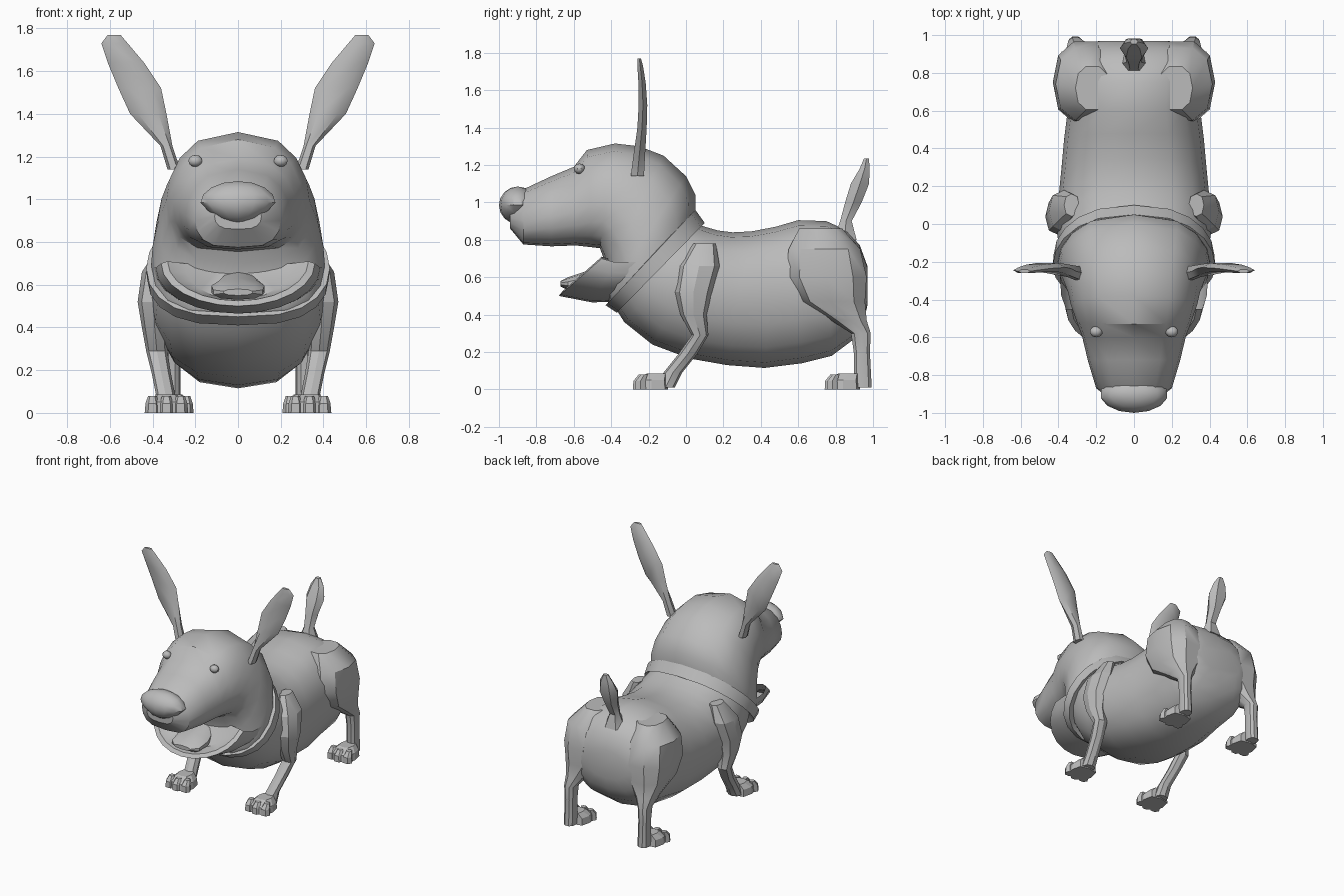
import bpy, bmesh, math
from mathutils import Vector

cube = bpy.data.objects.get("Cube")
if cube:
    bpy.data.objects.remove(cube)

grey = bpy.data.materials.new("plain_grey")
grey.use_nodes = True
GREY = (0.5, 0.5, 0.5, 1)
grey.diffuse_color = GREY
grey.node_tree.nodes["Principled BSDF"].inputs["Base Color"].default_value = GREY


def skin(name, rings, closed=True, caps=True, angle=35):
    """Bridge rows of points into one surface."""
    bm = bmesh.new()
    rows = [[bm.verts.new(p) for p in ring] for ring in rings]
    n = len(rows[0])
    for a, b in zip(rows, rows[1:]):
        for i in range(n if closed else n - 1):
            j = (i + 1) % n
            bm.faces.new((a[i], a[j], b[j], b[i]))
    if caps:
        bm.faces.new(rows[0])
        bm.faces.new(rows[-1])
    bmesh.ops.recalc_face_normals(bm, faces=bm.faces)
    return finish(name, bm, angle)


def finish(name, bm, angle=35):
    mesh = bpy.data.meshes.new(name)
    bm.to_mesh(mesh)
    bm.free()
    mesh.materials.append(grey)
    ob = bpy.data.objects.new(name, mesh)
    bpy.context.collection.objects.link(ob)
    bpy.ops.object.select_all(action='DESELECT')
    ob.select_set(True)
    bpy.context.view_layer.objects.active = ob
    bpy.ops.object.shade_smooth_by_angle(angle=math.radians(angle))
    return ob


def power(v, k):
    return math.copysign(abs(v) ** k, v)


def slices(rows, n=16, bias=1.0, k=0.75):
    """Rings across the body: top y, top z, bottom y, bottom z, half width."""
    rings = []
    for ty, tz, by, bz, w in rows:
        ring = []
        for i in range(n):
            a = math.tau * i / n
            s = ((1 - math.cos(a)) / 2) ** bias
            ring.append((w * power(math.sin(a), k), ty + (by - ty) * s, tz + (bz - tz) * s))
        rings.append(ring)
    return rings


def limb(name, rows, side=1, n=8, k=0.85, angle=35):
    """Level rings up a limb: x, y, z, half width, half depth."""
    rings = [[(side * (x + rx * power(math.cos(math.tau * i / n), k)),
               y + ry * power(math.sin(math.tau * i / n), k), z)
              for i in range(n)] for x, y, z, rx, ry in rows]
    return skin(name, rings, angle=angle)


def ball(name, centre, size, u, v, taper=0.0):
    bm = bmesh.new()
    bmesh.ops.create_uvsphere(bm, u_segments=u, v_segments=v, radius=1)
    for p in bm.verts:
        wide = 1 + taper * min(p.co.z, 0)
        p.co = Vector((p.co.x * size[0] * wide, p.co.y * size[1], p.co.z * size[2])) + Vector(centre)
    return finish(name, bm)


# Torso
skin("torso", slices([
    (.02, .90, -.38, .44, .38), (.10, .87, -.33, .36, .40),
    (.17, .85, -.18, .24, .41), (.25, .84, .02, .165, .40),
    (.35, .845, .22, .13, .385), (.48, .87, .42, .115, .37),
    (.60, .905, .62, .14, .35), (.75, .90, .78, .18, .36),
    (.86, .85, .90, .27, .35), (.93, .77, .95, .36, .30),
    (.97, .66, .97, .45, .18)]))

# Head and muzzle
skin("head", slices([
    (.05, .93, -.40, .45, .405), (.05, 1.04, -.42, .47, .405),
    (0, 1.14, -.42, .51, .40), (-.12, 1.25, -.42, .62, .375),
    (-.25, 1.30, -.44, .70, .35), (-.38, 1.315, -.46, .755, .335),
    (-.53, 1.28, -.50, .76, .305), (-.60, 1.19, -.59, .77, .275),
    (-.72, 1.14, -.72, .765, .245), (-.87, 1.07, -.87, .775, .20),
    (-.94, 1.0, -.94, .86, .11)], bias=0.8, k=0.6))

# Open lower jaw, from the neck over the rim and into the mouth
jaw = []
for w, y, dy, z, dz in [(.40, -.17, .22, .68, .21), (.385, -.38, .12, .68, .215),
                        (.36, -.45, .23, .70, .20), (.33, -.45, .21, .71, .185),
                        (.25, -.42, .12, .70, .17), (.10, -.38, .02, .70, .02)]:
    arc = [math.pi * i / 12 for i in range(13)]
    jaw.append([(w * math.cos(a), y - dy * math.sin(a), z - dz * math.sin(a)) for a in arc])
skin("lower_jaw", jaw, closed=False, caps=False)

skin("tongue", slices([
    (-.42, .66, -.42, .54, .09), (-.54, .63, -.54, .53, .13),
    (-.63, .60, -.63, .53, .12), (-.67, .58, -.67, .55, .07)], n=10))

# Collar band
band = slices([(.05, .88, -.36, .45, .38), (.10, .89, -.37, .41, .425),
               (.05, .96, -.43, .45, .43), (.02, .94, -.40, .48, .39)], n=20, bias=0.85, k=0.7)
skin("collar", band + band[:1], caps=False, angle=25)

# Nose
ball("nose", (0, -.90, .985), (.18, .10, .10), 14, 8, taper=0.35)

# Tail
limb("tail", [(0, .85, .80, .08, .07), (0, .855, .90, .04, .035), (0, .895, 1.0, .05, .05),
              (0, .93, 1.1, .075, .055), (0, .955, 1.18, .055, .03),
              (0, .965, 1.235, .02, .015)], n=6)


def paw(name, x, y, side):
    limb(name, [(x, y, 0, .09, .09), (x, y, .05, .085, .085), (x, y + .03, .085, .05, .055)],
         side, n=8, k=0.6, angle=20)
    for i in (-1, 0, 1):
        ty = y - .07 + abs(i) * .012
        tx = x + i * .066
        limb(name + "_toe", [(tx, ty, 0, .036, .032), (tx, ty, .045, .032, .03),
                             (tx, ty + .02, .08, .02, .02)], side, n=6, angle=20)


# Paired parts
for side, word in ((1, "left"), (-1, "right")):
    ball(word + "_eye", (side * .20, -.57, 1.18), (.034, .03, .028), 10, 6)
    limb(word + "_ear", [
        (.30, -.26, 1.14, .03, .04), (.335, -.25, 1.25, .028, .035), (.42, -.235, 1.40, .085, .028),
        (.46, -.23, 1.52, .10, .026), (.525, -.235, 1.64, .085, .022),
        (.578, -.245, 1.73, .062, .017), (.58, -.25, 1.77, .03, .01)], side, n=6)
    limb(word + "_front_leg", [
        (.33, .10, .78, .04, .06), (.37, .07, .66, .08, .11), (.395, .04, .52, .075, .10),
        (.39, .04, .40, .06, .07), (.38, .075, .29, .05, .045), (.36, .01, .19, .045, .05),
        (.34, -.07, .09, .045, .05), (.34, -.11, .01, .05, .05)], side, angle=25)
    limb(word + "_hind_leg", [
        (.22, .72, .86, .09, .12), (.25, .74, .75, .165, .20), (.255, .75, .60, .175, .225),
        (.26, .78, .47, .15, .185), (.29, .87, .37, .08, .10), (.31, .935, .30, .045, .055),
        (.31, .94, .20, .04, .045), (.31, .945, .01, .042, .05)], side, n=10)
    paw(word + "_front_paw", .335, -.185, side)
    paw(word + "_hind_paw", .31, .84, side)
